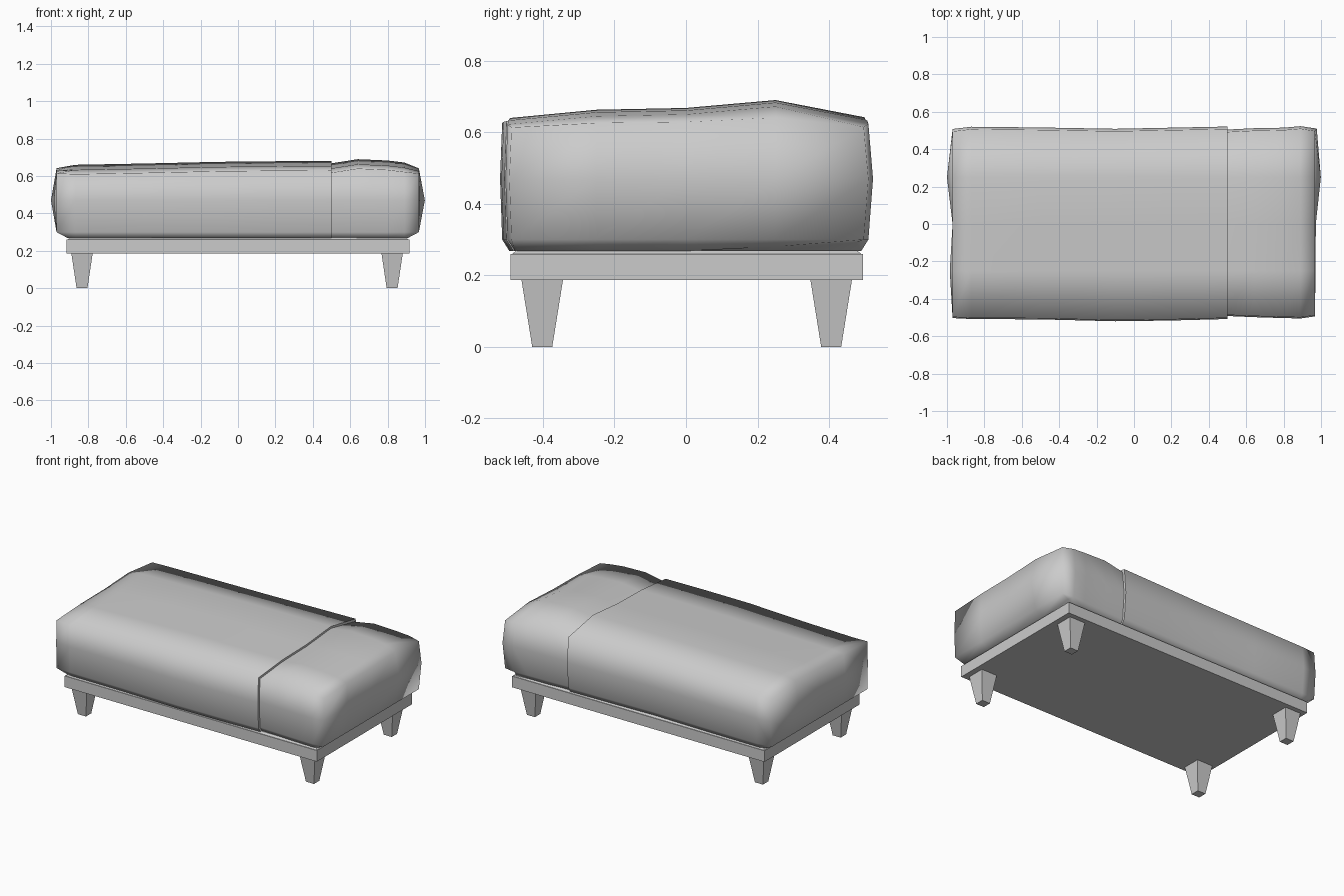
import bpy, bmesh

if "Cube" in bpy.data.objects:
    bpy.data.objects.remove(bpy.data.objects["Cube"])


def make_object(name, bm):
    bmesh.ops.recalc_face_normals(bm, faces=bm.faces)
    mesh = bpy.data.meshes.new(name)
    bm.to_mesh(mesh)
    bm.free()
    ob = bpy.data.objects.new(name, mesh)
    bpy.context.collection.objects.link(ob)
    return ob


def tapered_box(name, cx, cy, z0, z1, bottom, top):
    """Box whose bottom and top half sizes differ."""
    bm = bmesh.new()
    bmesh.ops.create_cube(bm, size=2)
    for v in bm.verts:
        sx, sy = top if v.co.z > 0 else bottom
        v.co = (cx + v.co.x * sx, cy + v.co.y * sy, z1 if v.co.z > 0 else z0)
    return make_object(name, bm)


def soft_block(name, stations, point, flat_end=None):
    """Smooth shell of a coarse box grid: stations along x, 5 rows in y, 4 in z."""
    n = (len(stations) - 1, 4, 3)
    bm = bmesh.new()
    verts = {}

    def vert(idx):
        if idx not in verts:
            verts[idx] = bm.verts.new(point(stations, *idx))
        return verts[idx]

    for axis in range(3):
        a, b = [k for k in range(3) if k != axis]
        for end in (0, n[axis]):
            for p in range(n[a]):
                for q in range(n[b]):
                    corners = []
                    for dp, dq in ((0, 0), (1, 0), (1, 1), (0, 1)):
                        idx = [0, 0, 0]
                        idx[axis], idx[a], idx[b] = end, p + dp, q + dq
                        corners.append(vert(tuple(idx)))
                    f = bm.faces.new(corners)
                    f.smooth = True
                    if axis == 0 and (end > 0) == (flat_end == "right") and flat_end:
                        f.smooth = False
                        for e in f.edges:
                            e.smooth = False
    return make_object(name, bm)


# Shared soft cross-section: row positions and how far each sags below the ridge
ROWS = (None, -0.25, 0.0, 0.25, None)
SAG = (0.05, 0.027, 0.022, 0.0, 0.048)
LEVELS = (0.268, 0.30, 0.47)
BULGE = (-0.02, 0.0, 0.013)
LEFT_BULGE = (0.0, 0.015, 0.0, 0.03, 0.0)
RIGHT_BULGE = (0.0, 0.004, 0.005, 0.032, 0.01)


def bedding_point(stations, i, j, k):
    x, front, back, ridge = stations[i]
    grow = BULGE[k] if k < 3 else 0.0
    if j == 0:
        y = -(front + (grow if k != 2 else 0.006))
    elif j == 4:
        y = back + grow
    else:
        y = ROWS[j]
    z = LEVELS[k] if k < 3 else ridge - SAG[j] * (0.55 if abs(x) > 0.95 else 1)
    # Ends bulge outward at mid height and tuck in at the base
    if abs(x) > 0.95:
        side = 1 if x > 0 else -1
        if k == 2:
            x += side * (RIGHT_BULGE if side > 0 else LEFT_BULGE)[j]
        elif k == 0:
            x -= side * 0.06
            if side > 0 and j > 2:
                z += 0.012 * (j - 2)
    return x, y, z


# Blanket: x, front depth, back depth, ridge height
soft_block("blanket", [
    (-0.97, 0.497, 0.495, 0.642),
    (-0.87, 0.502, 0.507, 0.66),
    (-0.5, 0.504, 0.503, 0.667),
    (-0.1, 0.514, 0.496, 0.676),
    (0.2, 0.51, 0.502, 0.679),
    (0.5, 0.502, 0.508, 0.681),
], bedding_point, flat_end="right")

# Exposed end of the mattress
soft_block("mattress", [
    (0.42, 0.486, 0.49, 0.66),
    (0.5, 0.486, 0.492, 0.668),
    (0.64, 0.492, 0.499, 0.69),
    (0.8, 0.497, 0.502, 0.683),
    (0.89, 0.499, 0.51, 0.672),
    (0.967, 0.488, 0.497, 0.641),
], bedding_point, flat_end="left")

# Frame with a thin chamfered deck
tapered_box("frame", 0, 0.002, 0.187, 0.26, (0.917, 0.493), (0.917, 0.493))
tapered_box("deck", 0, 0.002, 0.26, 0.27, (0.912, 0.488), (0.9, 0.475))

# Tapered legs
for side, cx in (("left", -0.834), ("right", 0.824)):
    for end, cy in (("front", -0.402), ("back", 0.406)):
        tapered_box(f"{end}_{side}_leg", cx, cy, 0, 0.187,
                    (0.029, 0.028), (0.057, 0.058))
